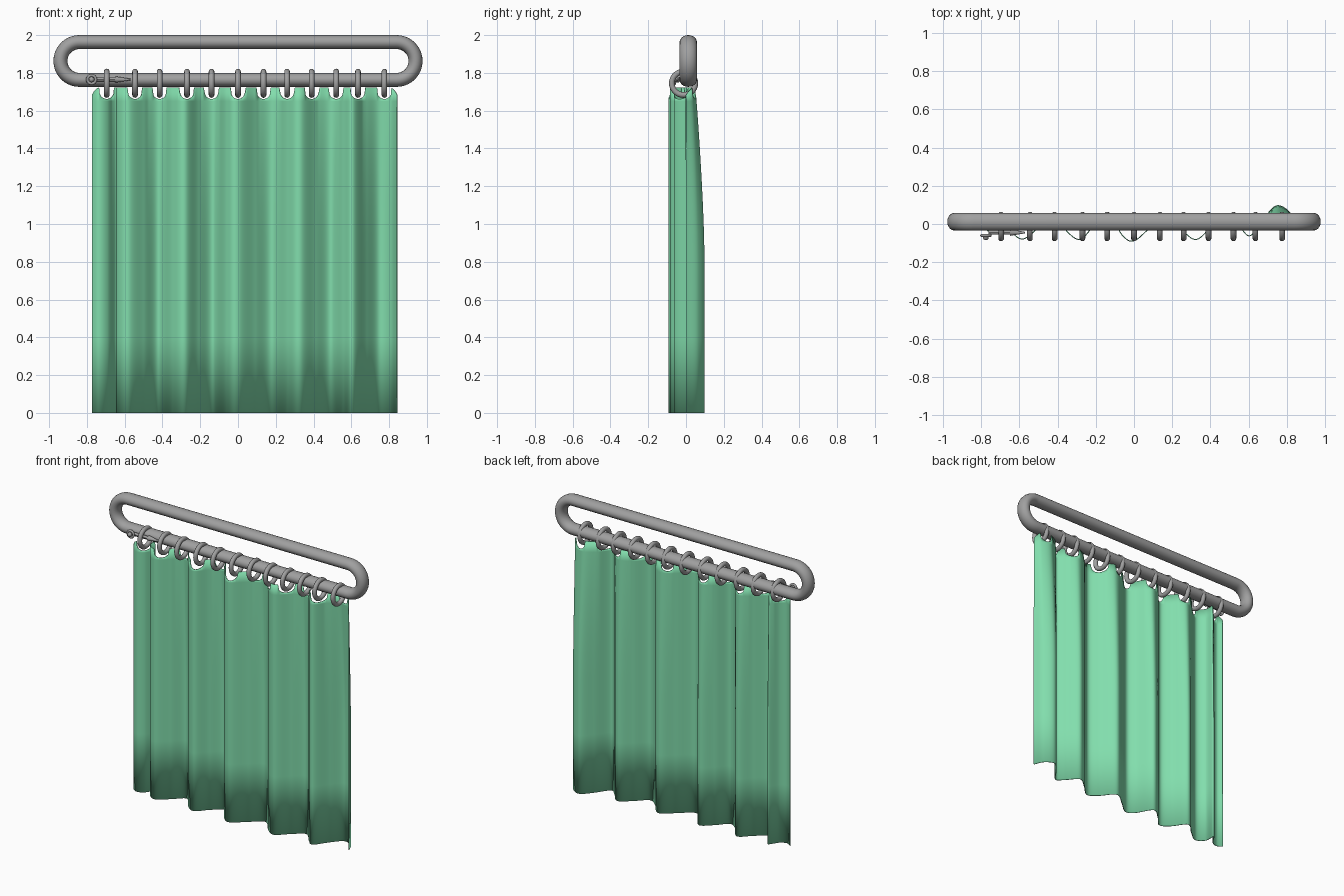
import bpy, bmesh, math
from mathutils import Vector

cube = bpy.data.objects.get("Cube")
if cube:
    bpy.data.objects.remove(cube, do_unlink=True)


def material(name, rgb):
    m = bpy.data.materials.new(name)
    m.use_nodes = True
    m.diffuse_color = (*rgb, 1)
    m.node_tree.nodes["Principled BSDF"].inputs["Base Color"].default_value = (*rgb, 1)
    return m


metal = material("grey metal", (0.35, 0.35, 0.35))
cloth = material("mint cloth", (0.223, 0.73, 0.418))


def mesh_object(name, bm, mat):
    bmesh.ops.recalc_face_normals(bm, faces=bm.faces[:])
    me = bpy.data.meshes.new(name)
    bm.to_mesh(me)
    bm.free()
    ob = bpy.data.objects.new(name, me)
    bpy.context.collection.objects.link(ob)
    return finish(ob, name, mat)


def finish(ob, name, mat):
    ob.name = name
    ob.data.materials.append(mat)
    for p in ob.data.polygons:
        p.use_smooth = True
    return ob


# Curtain rail: an oval section swept round a long flat loop
HALF, BEND, RAIL_Z, RAIL_Y = 0.84, 0.1, 1.863, 0.012
SIDES, STEPS = 20, 20
path = []
for side in (1, -1):
    for i in range(STEPS + 1):
        a = side * math.pi / 2 - math.pi * i / STEPS
        path.append((Vector((side * HALF, RAIL_Y, RAIL_Z)), Vector((math.cos(a), 0, math.sin(a)))))
bm = bmesh.new()
loops = []
for centre, out in path:
    loop = []
    for j in range(SIDES):
        b = math.tau * j / SIDES
        loop.append(bm.verts.new(centre + out * (BEND + 0.037 * math.cos(b))
                                 + Vector((0, 0.046 * math.sin(b), 0))))
    loops.append(loop)
for i, loop in enumerate(loops):
    nxt = loops[(i + 1) % len(loops)]
    for j in range(SIDES):
        k = (j + 1) % SIDES
        bm.faces.new((loop[j], loop[k], nxt[k], nxt[j]))
mesh_object("rail", bm, metal)

# Rings hanging on the lower bar
RING_X = [-0.695, -0.545, -0.415, -0.27, -0.14, 0, 0.135, 0.26, 0.39, 0.52, 0.635, 0.775]


def ring(name, loc, rot, major, minor):
    bpy.ops.mesh.primitive_torus_add(location=loc, rotation=rot, major_radius=major,
                                     minor_radius=minor, major_segments=32, minor_segments=12)
    return finish(bpy.context.object, name, metal)


for n, x in enumerate(RING_X, 1):
    ring(f"ring_{n}", (x, -0.013, 1.745), (0, math.pi / 2, 0), 0.062, 0.015)

# Pleats: plan outline of the cloth, left edge to right edge
PLEATS = [(-0.773, -0.03), (-0.735, -0.05), (-0.69, -0.03), (-0.645, 0.03), (-0.638, -0.04),
          (-0.58, -0.078), (-0.5, -0.02), (-0.42, 0.045), (-0.345, -0.045), (-0.28, -0.08),
          (-0.21, -0.01), (-0.13, 0.045), (-0.06, -0.06), (0.0, -0.088), (0.09, -0.015),
          (0.18, 0.045), (0.265, -0.045), (0.33, -0.08), (0.41, -0.01), (0.49, 0.045),
          (0.56, -0.025), (0.61, -0.06), (0.68, 0.03), (0.745, 0.095), (0.81, 0.065),
          (0.843, 0.0)]


def smooth_curve(points, steps):
    p = [Vector(q) for q in points]
    p = [2 * p[0] - p[1]] + p + [2 * p[-1] - p[-2]]
    out = []
    for a, b, c, d in zip(p, p[1:], p[2:], p[3:]):
        for i in range(steps):
            t = i / steps
            out.append(0.5 * (2 * b + (c - a) * t + (2 * a - 5 * b + 4 * c - d) * t * t
                              + (3 * b - a - 3 * c + d) * t ** 3))
    return out + [p[-2]]


def top_edge(x):
    # rounded notch under each ring, with rounded outer corners
    z = 1.722
    for r in RING_X:
        d = abs(x - r)
        if d < 0.038:
            z = 1.7 - math.sqrt(0.038 ** 2 - d * d)
    corner = min(x + 0.773, 0.843 - x)
    return z - 0.04 * max(0, 1 - corner / 0.04) ** 2


bm = bmesh.new()
outline = smooth_curve(PLEATS, 14)
heights = [0, 0.4, 0.8, 0.95, 1.1, 1.25, 1.4, 1.5, 1.6, 1.65]
columns = []
for x, y in outline:
    col = []
    for z in heights + [top_edge(x)]:
        pinch = 1 - 0.5 * (max(0, z - 0.8) / 0.92) ** 1.5 if y > 0 else 1
        col.append(bm.verts.new((x, y * pinch, z)))
    columns.append(col)
for a, b in zip(columns, columns[1:]):
    for i in range(len(a) - 1):
        bm.faces.new((a[i], b[i], b[i + 1], a[i + 1]))
curtain = mesh_object("curtain", bm, cloth)
thick = curtain.modifiers.new("cloth thickness", "SOLIDIFY")
thick.thickness = 0.005
thick.offset = 0

# Small clasp beside the first ring: eye, knob and tapering pin
ring("clasp_eye", (-0.775, -0.06, 1.765), (math.pi / 2, 0, 0), 0.022, 0.008)
bpy.ops.mesh.primitive_uv_sphere_add(segments=16, ring_count=8, radius=0.015,
                                     location=(-0.775, -0.07, 1.765))
finish(bpy.context.object, "clasp_knob", metal)
for name, start, end, r1, r2 in (("clasp_bar", -0.76, -0.63, 0.011, 0.011),
                                 ("clasp_pin", -0.65, -0.57, 0.017, 0.004)):
    bpy.ops.mesh.primitive_cone_add(vertices=12, radius1=r1, radius2=r2, depth=end - start,
                                    location=((start + end) / 2, -0.045, 1.765),
                                    rotation=(0, math.pi / 2, 0))
    finish(bpy.context.object, name, metal)
    bpy.ops.object.shade_smooth_by_angle()
